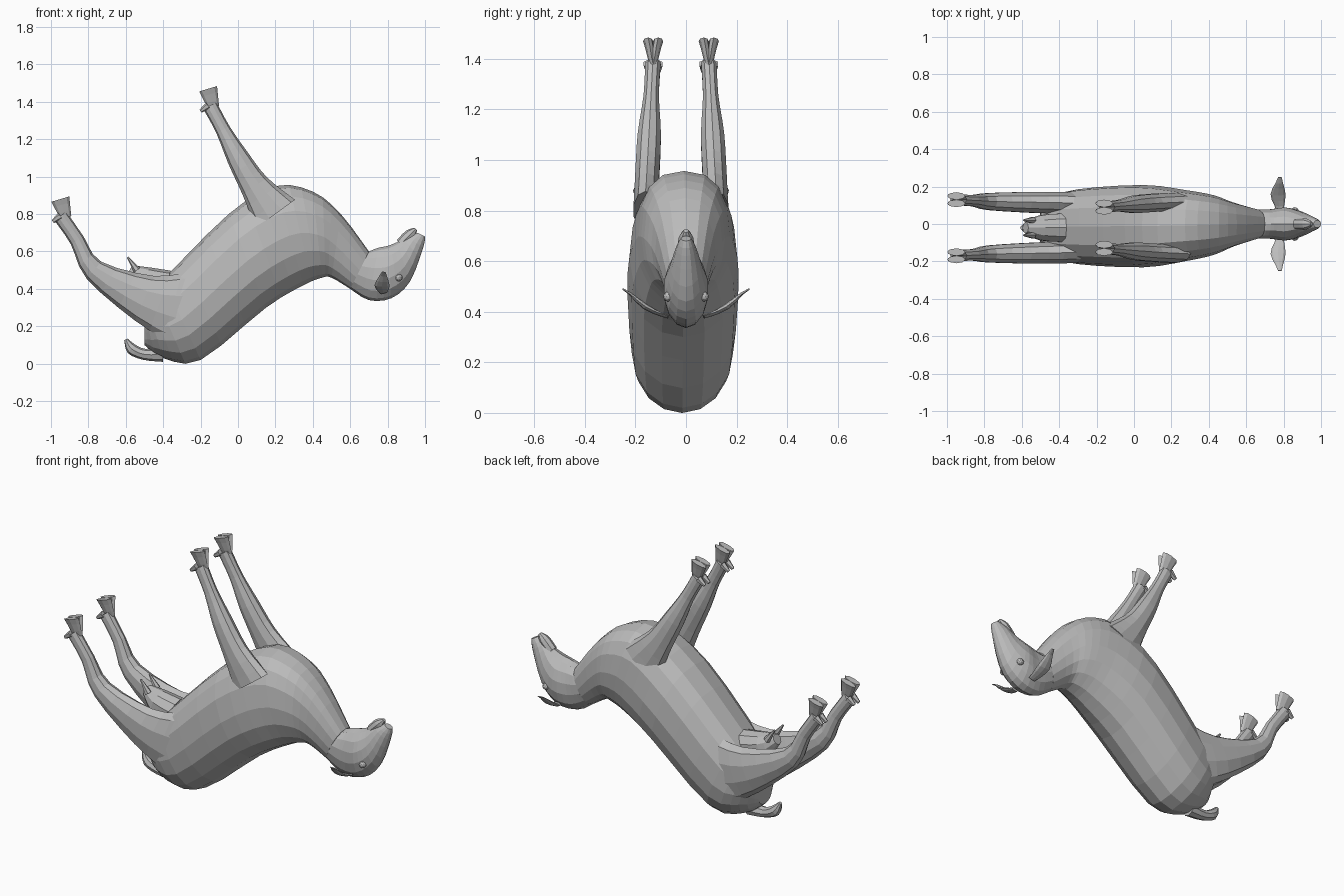
import bpy, bmesh, math
from mathutils import Vector

cube = bpy.data.objects.get("Cube")
if cube:
    bpy.data.objects.remove(cube)

grey = bpy.data.materials.new("plain grey")
grey.use_nodes = True
shade = (0.5, 0.5, 0.5, 1)
grey.diffuse_color = shade
grey.node_tree.nodes["Principled BSDF"].inputs["Base Color"].default_value = shade

MIDDLE = -.02   # centre plane of trunk and legs


def finish(bm, name):
    """Turn the mesh into a grey object."""
    bmesh.ops.recalc_face_normals(bm, faces=bm.faces)
    mesh = bpy.data.meshes.new(name)
    bm.to_mesh(mesh)
    bm.free()
    mesh.materials.append(grey)
    bpy.context.collection.objects.link(bpy.data.objects.new(name, mesh))


def hermite(before, start, end, after, t):
    """Blend two section values with a smooth curve through their neighbours."""
    ease = t * t * (3 - 2 * t)
    leave = t * (1 - t) ** 2 * (end - before) / 2
    arrive = t * t * (t - 1) * (after - start) / 2
    return start + (end - start) * ease + leave + arrive


def smooth_rows(rows, steps):
    padded = [rows[0], *rows, rows[-1]]
    result = []
    for group in zip(padded, padded[1:], padded[2:], padded[3:]):
        for step in range(steps):
            result.append([hermite(*values, step / steps) for values in zip(*group)])
    return result + [rows[-1]]


def loft(name, rows, y_start=0, y_end=0, sides=10, steps=3, axis=(0, 1, 0), fullness=1):
    """Skin oval sections; a row holds edge x, z, opposite edge x, z and half width."""
    bm = bmesh.new()
    across = Vector(axis).normalized()
    sections = smooth_rows(rows, steps)
    rings = []
    for i, (ax, az, bx, bz, half) in enumerate(sections):
        y = y_start + (y_end - y_start) * i / (len(sections) - 1)
        first, second = Vector((ax, y, az)), Vector((bx, y, bz))
        ring = []
        for k in range(sides):
            angle = math.tau * k / sides
            c, s = math.cos(angle), math.sin(angle)
            if c > 0:   # fuller toward the first edge
                c, s = c ** fullness, math.copysign(abs(s) ** fullness, s)
            point = (first + second) / 2 + (first - second) / 2 * c + across * half * s
            ring.append(bm.verts.new(point))
        rings.append(ring)
    for low, high in zip(rings, rings[1:]):
        for k in range(sides):
            bm.faces.new((low[k - 1], low[k], high[k], high[k - 1]))
    bm.faces.new(rings[0])
    bm.faces.new(rings[-1])
    finish(bm, name)


def limb(name, path, y_start, y_end, flat=1.0, widest=1.0, shift=(0, 0), **options):
    """Tapered tube along a side-on path of x, z and radius."""
    rows = []
    for i, (x, z, radius) in enumerate(path):
        back, ahead = path[max(i - 1, 0)], path[min(i + 1, len(path) - 1)]
        along = Vector((ahead[0] - back[0], ahead[1] - back[1])).normalized()
        centre = Vector((x, z)) + Vector(shift)
        normal = Vector((along.y, -along.x)) * radius
        rows.append([*(centre + normal), *(centre - normal), min(radius * flat, widest)])
    loft(name, rows, y_start, y_end, **options)


# Trunk and neck: belly edge, back edge, half width
loft("body", [
    (-.5, .2, -.5, .1, .06),
    (-.5, .35, -.4, .03, .15),
    (-.4, .45, -.2, .02, .2),
    (-.05, .8, .15, .3, .22),
    (.2, .95, .35, .42, .19),
    (.4, .92, .45, .46, .16),
    (.55, .8, .5, .46, .12),
    (.7, .6, .6, .4, .08),
], MIDDLE, 0, sides=16, fullness=.8)

# Head from nape to nose: throat edge, brow edge, half width
loft("head", [
    (.7, .6, .6, .4, .08),
    (.75, .62, .7, .34, .08),
    (.8, .63, .82, .35, .09),
    (.85, .65, .92, .44, .07),
    (.9, .68, .99, .62, .04),
    (.96, .7, 1, .68, .02),
], sides=14)
limb("lower_lip", [(.87, .64, .03), (.92, .69, .03), (.95, .72, .01)], 0, 0, sides=8)

# Tail and udder
limb("tail", [(-.4, .05, .04), (-.5, .05, .03), (-.57, .08, .03), (-.6, .13, .01)],
     MIDDLE, MIDDLE, sides=8)
limb("udder", [(-.38, .42, .08), (-.5, .45, .07), (-.58, .5, .03)], MIDDLE, MIDDLE)


def foot(name, y, shift):
    """Cloven hoof: two toes and two dewclaws."""
    for tag, turn in (("outer", 1), ("inner", -1)):
        spread = y + turn * .02
        limb(f"{name}_{tag}_toe", [(-.13, 1.37, .03), (-.16, 1.47, .05)],
             y, spread, flat=.4, shift=shift, sides=8)
        limb(f"{name}_{tag}_dewclaw", [(-.16, 1.38, .02), (-.2, 1.35, .01)],
             spread, spread, shift=shift, sides=6, steps=1)


# Paired parts
for side, s in (("left", 1), ("right", -1)):
    # Front leg from shoulder to pastern
    ankle = MIDDLE + s * .11
    limb(f"{side}_front_leg", [(.2, .8, .13), (.09, .95, .08), (0, 1.1, .06),
                               (-.08, 1.25, .04), (-.15, 1.38, .04)],
         MIDDLE + s * .14, ankle, flat=.8, widest=.05)
    foot(f"{side}_front", ankle, (0, 0))

    # Hind leg from thigh to pastern
    ankle = MIDDLE + s * .15
    limb(f"{side}_hind_leg", [(-.3, .3, .2), (-.5, .35, .13), (-.77, .5, .06),
                              (-.86, .66, .04), (-.95, .79, .04)],
         MIDDLE + s * .13, ankle, flat=.8, widest=.06)
    foot(f"{side}_hind", ankle, (-.79, -.59))

    # Leaf shaped ear
    limb(f"{side}_ear", [(.78, .38, .02), (.77, .42, .04), (.78, .49, .01)],
         s * .07, s * .25, flat=.3, axis=(0, -s, 1), sides=8)

    # Eye and teat
    eye = bmesh.new()
    bmesh.ops.create_icosphere(eye, subdivisions=2, radius=.02)
    bmesh.ops.translate(eye, verts=eye.verts, vec=(.86, s * .07, .46))
    finish(eye, f"{side}_eye")
    teat = MIDDLE + s * .04
    limb(f"{side}_teat", [(-.54, .5, .02), (-.59, .57, .005)], teat, teat, sides=6, steps=1)
